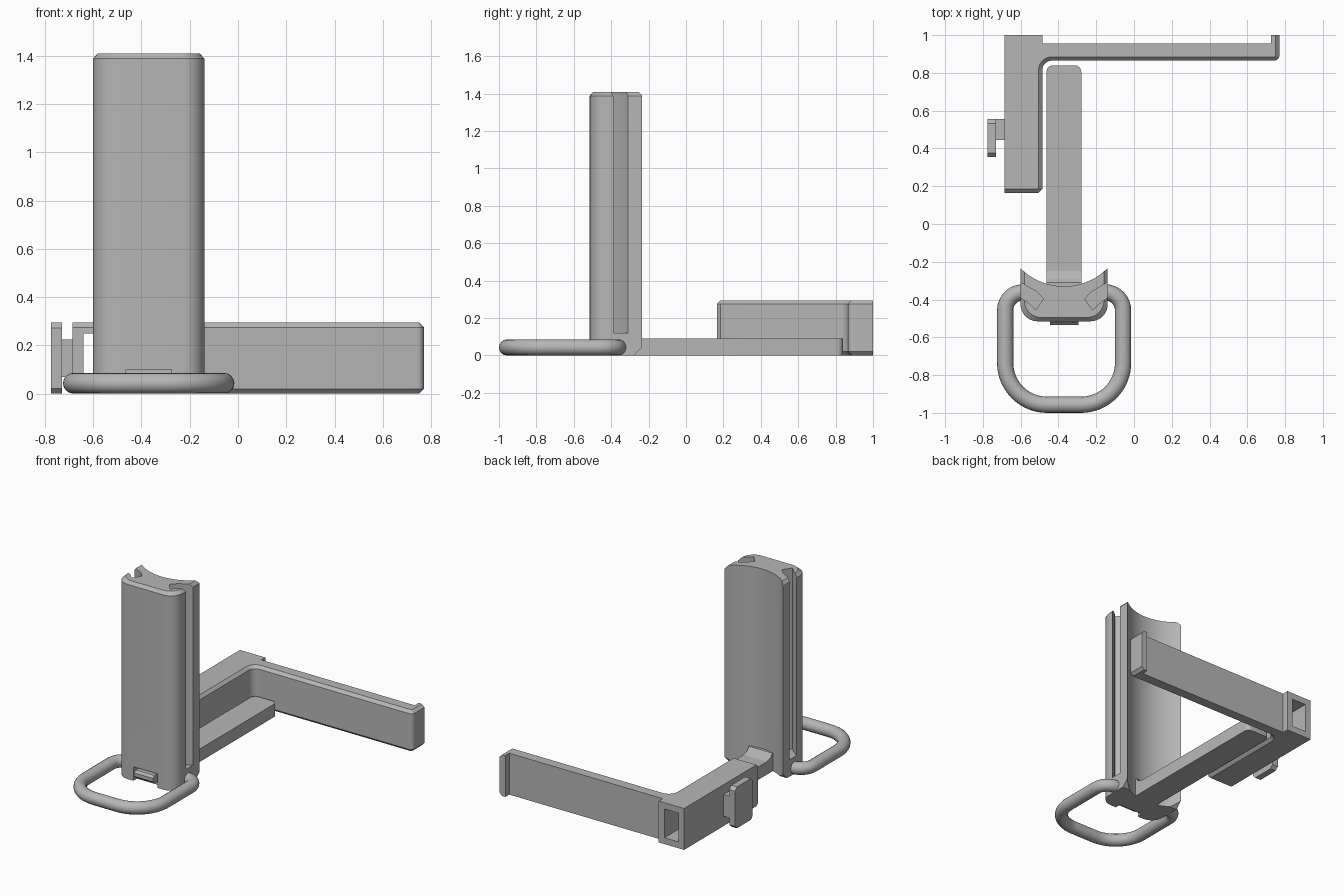
import bpy, bmesh, math
from mathutils import Vector

if "Cube" in bpy.data.objects:
    bpy.data.objects.remove(bpy.data.objects["Cube"])

grey = bpy.data.materials.new("plain_grey")
grey.diffuse_color = (0.47, 0.47, 0.47, 1)
grey.use_nodes = True
grey.node_tree.nodes["Principled BSDF"].inputs["Base Color"].default_value = grey.diffuse_color
CX = -0.37  # centre line of column, bar and ring


def loft(name, loops):
    """Solid through stacked loops of equal point count."""
    bm = bmesh.new()
    rows = [[bm.verts.new(p) for p in loop] for loop in loops]
    n = len(rows[0])
    for a, b in zip(rows, rows[1:]):
        for i in range(n):
            j = (i + 1) % n
            bm.faces.new((a[i], a[j], b[j], b[i]))
    bm.faces.new(rows[0][::-1])
    bm.faces.new(rows[-1])
    bmesh.ops.recalc_face_normals(bm, faces=bm.faces)
    me = bpy.data.meshes.new(name)
    bm.to_mesh(me)
    bm.free()
    ob = bpy.data.objects.new(name, me)
    bpy.context.collection.objects.link(ob)
    me.materials.append(grey)
    return ob


def prism(name, pts, z0, z1):
    return loft(name, [[(x, y, z) for x, y in pts] for z in (z0, z1)])


def prism_x(name, pts, x0, x1):
    return loft(name, [[(x, y, z) for y, z in pts] for x in (x0, x1)])


def box(name, x0, x1, y0, y1, z0, z1):
    return prism(name, [(x0, y0), (x1, y0), (x1, y1), (x0, y1)], z0, z1)


def arc(cx, cy, r, a0, a1, n):
    return [(cx + r * math.cos(math.radians(a0 + (a1 - a0) * i / n)),
             cy + r * math.sin(math.radians(a0 + (a1 - a0) * i / n))) for i in range(n + 1)]


def activate(ob):
    bpy.ops.object.select_all(action='DESELECT')
    ob.select_set(True)
    bpy.context.view_layer.objects.active = ob


def cut(ob, cutter):
    m = ob.modifiers.new("cut", 'BOOLEAN')
    m.operation, m.solver, m.object = 'DIFFERENCE', 'EXACT', cutter
    activate(ob)
    bpy.ops.object.modifier_apply(modifier=m.name)
    bpy.data.objects.remove(cutter)


def smooth(ob):
    activate(ob)
    bpy.ops.object.shade_smooth_by_angle(angle=math.radians(28))


# Column: rounded front, concave back, chamfered top
def column_profile(d):
    r, w, front = 0.09, 0.231 - d, -0.515 + d
    R = 0.326
    pts = arc(CX - w + r, front + r, r, 180, 270, 8)
    pts += arc(CX + w - r, front + r, r, 270, 360, 8)
    for i in range(25):
        u = w - 2 * w * i / 24
        pts.append((CX + u, -0.33 + R - math.sqrt(R * R - u * u)))
    return pts


column = loft("column", [[(x, y, z) for x, y in column_profile(d)]
                         for z, d in ((0, 0), (1.388, 0), (1.41, 0.02))])
# Slanted side slots
slot = [(0.25, -0.298), (0.146, -0.358), (0.109, -0.397),
        (0.151, -0.455), (0.183, -0.423), (0.25, -0.375)]
for s in (-1, 1):
    cut(column, prism("slot_cutter", [(CX + s * u, y) for u, y in slot], 0.12, 1.5))
# Sloped lower back corners and front latch recess
cut(column, prism_x("corner_cutter", [(-0.29, -0.01), (-0.2, -0.01), (-0.2, 0.08)], -0.7, 0))
cut(column, box("recess_cutter", -0.465, -0.275, -0.6, -0.475, -0.05, 0.1))
smooth(column)

# Latch tab in the recess
prism_x("latch_tab", [(-0.46, 0.03), (-0.52, 0.03), (-0.535, 0.045),
                      (-0.535, 0.07), (-0.52, 0.085), (-0.46, 0.085)], -0.445, -0.295)

# Floor bar with rounded far corners, and a ramp where it meets the column
r = 0.035
bar_pts = [(-0.463, -0.36), (-0.279, -0.36)]
bar_pts += arc(-0.279 - r, 0.84 - r, r, 0, 90, 6) + arc(-0.463 + r, 0.84 - r, r, 90, 180, 6)
bar = prism("floor_bar", bar_pts, 0, 0.092)
smooth(bar)
prism_x("bar_ramp", [(-0.36, 0.08), (-0.25, 0.08), (-0.25, 0.092),
                     (-0.29, 0.105), (-0.31, 0.13), (-0.36, 0.13)], -0.463, -0.279)


# Angled bracket: hollow short leg, long arm with an end lip
def bracket_profile(d):
    pts = [(-0.685, 0.165 + d), (-0.505 - 0.4 * d, 0.165 + d), (-0.485 - d, 0.185 + 0.4 * d)]
    pts += arc(-0.435, 0.815, 0.05 + d, 180, 90, 8)
    pts += arc(0.742, 0.893, 0.028 - d, 270, 360, 5)
    return pts + [(0.77 - d, 1.0), (0.725, 1.0), (0.725, 0.955),
                  (-0.485, 0.955), (-0.485, 1.0), (-0.685, 1.0)]


bracket = loft("angled_bracket", [[(x, y, z) for x, y in bracket_profile(d)]
               for z, d in ((0, 0.02), (0.02, 0), (0.275, 0), (0.295, 0.02))])
cut(bracket, box("tube_cutter", -0.64, -0.53, 0.0, 1.1, 0.045, 0.25))
smooth(bracket)

# Side catch: stub and chamfered plate
box("catch_stub", -0.74, -0.68, 0.445, 0.555, 0.07, 0.225)
c = 0.022
prism_x("catch_plate", [(0.355 + c, 0), (0.555 - c, 0), (0.555, c), (0.555, 0.295 - c),
                        (0.555 - c, 0.295), (0.355 + c, 0.295), (0.355, 0.295 - c), (0.355, c)],
        -0.775, -0.73)

# Tubular ring hinged in the column sides
half = [(0.16, -0.365), (0.2, -0.362)] + arc(0.217, -0.457, 0.095, 90, 0, 10)
half += arc(0.312 - 0.222, -0.735, 0.222, 0, -90, 16)
path = [(CX + u, y) for u, y in half] + [(CX - u, y) for u, y in reversed(half)]
loops = []
for i, p in enumerate(path):
    a, b = path[max(i - 1, 0)], path[min(i + 1, len(path) - 1)]
    t = Vector((b[0] - a[0], b[1] - a[1], 0)).normalized()
    side = Vector((-t.y, t.x, 0))
    loops.append([Vector((p[0], p[1], 0.043)) + side * 0.043 * math.cos(k * math.pi / 8)
                  + Vector((0, 0, 0.043 * math.sin(k * math.pi / 8))) for k in range(16)])
smooth(loft("ring_handle", loops))
